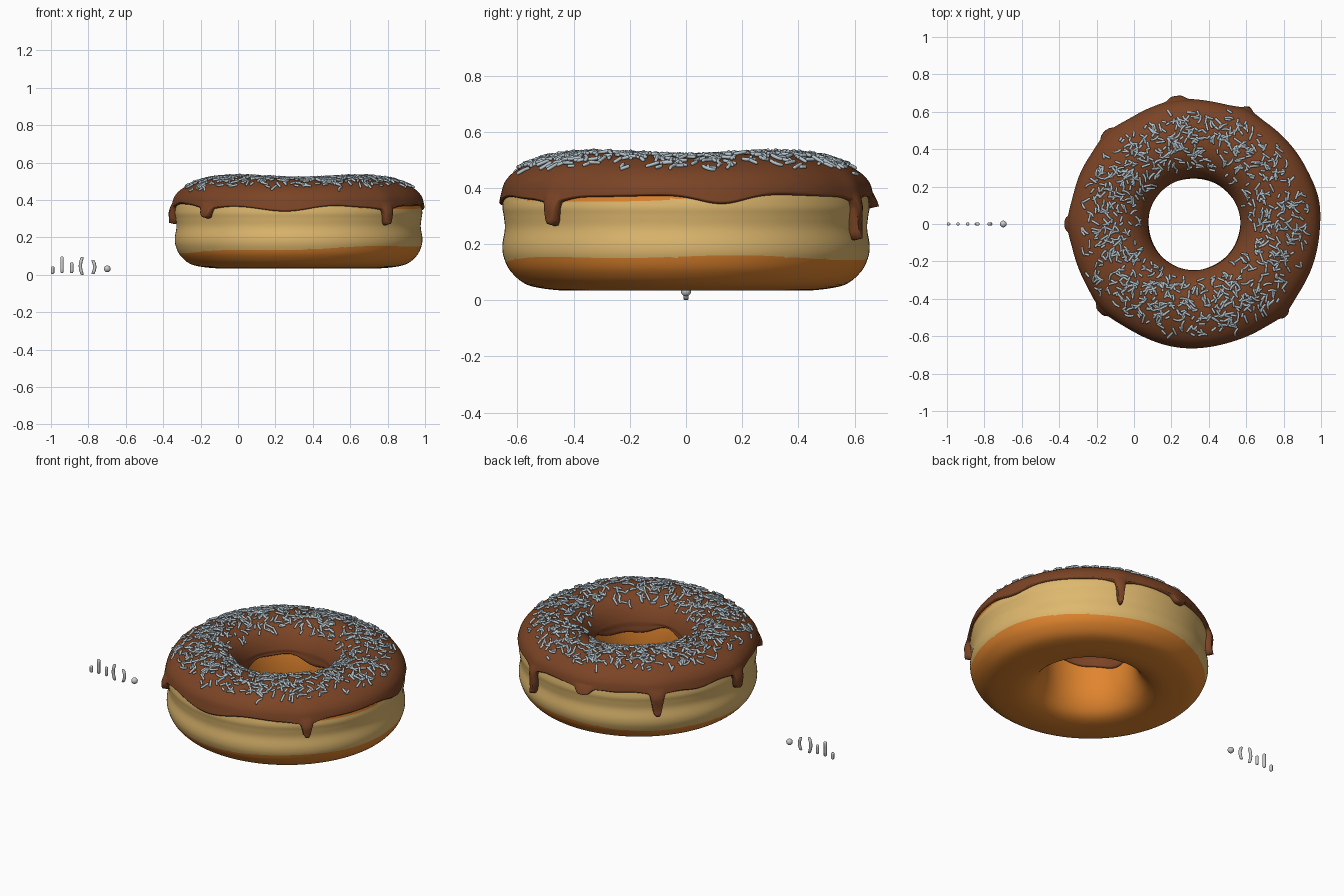
import bpy, math, random
from mathutils import Vector, Matrix

if "Cube" in bpy.data.objects:
    bpy.data.objects.remove(bpy.data.objects["Cube"])

random.seed(7)
CX = 0.322  # ring centre on x


def lin(c):
    return c / 12.92 if c <= 0.04045 else ((c + 0.055) / 1.055) ** 2.4


def material(name, r, g, b):
    m = bpy.data.materials.new(name)
    m.diffuse_color = (lin(r), lin(g), lin(b), 1)
    m.use_nodes = True
    m.node_tree.nodes["Principled BSDF"].inputs["Base Color"].default_value = m.diffuse_color
    return m


GOLD = material("fried orange", 0.88, 0.52, 0.18)
CREAM = material("pale dough", 0.87, 0.72, 0.43)
CHOC = material("chocolate", 0.48, 0.265, 0.145)
SILVER = material("sprinkle blue grey", 0.71, 0.77, 0.80)
GREY = material("loose sprinkle grey", 0.80, 0.80, 0.80)


def make(name, verts, faces, mats):
    me = bpy.data.meshes.new(name)
    me.from_pydata([tuple(v) for v in verts], [], faces)
    for m in mats:
        me.materials.append(m)
    for p in me.polygons:
        p.use_smooth = True
    ob = bpy.data.objects.new(name, me)
    bpy.context.collection.objects.link(ob)
    return ob


def spline(pts, closed, n):
    # Catmull-Rom resampling of a 2D profile
    out, k = [], len(pts)
    get = (lambda i: pts[i % k]) if closed else (lambda i: pts[max(0, min(k - 1, i))])
    for i in range(k if closed else k - 1):
        p = [Vector(get(i + j)) for j in (-1, 0, 1, 2)]
        for s in range(n):
            t = s / n
            out.append(0.5 * (2 * p[1] + (p[2] - p[0]) * t
                              + (2 * p[0] - 5 * p[1] + 4 * p[2] - p[3]) * t * t
                              + (3 * p[1] - p[0] - 3 * p[2] + p[3]) * t ** 3))
    return out if closed else out + [Vector(pts[-1])]


def interp(table, x):
    # piecewise linear lookup in (x, y) pairs of rising x
    if x <= table[0][0]:
        return table[0][1]
    for (a, b), (c, d) in zip(table, table[1:]):
        if x <= c:
            return b + (d - b) * (x - a) / max(c - a, 1e-9)
    return table[-1][1]


def widen(r, a):
    # the ring is slightly longer along x, most of all at +x
    k = max(0, min(1, (r - 0.4) / 0.2))
    return r + k * (0.006 * math.cos(a) ** 2 + 0.004 * max(0, math.cos(a)))


def ring_grid(rows_at, steps, closed):
    verts, faces = [], []
    for i in range(steps):
        a = 2 * math.pi * i / steps
        rows = rows_at(a)
        for r, z in rows:
            r = widen(r, a)
            verts.append((CX + r * math.cos(a), r * math.sin(a), z))
    n = len(rows)
    for i in range(steps):
        j = (i + 1) % steps
        for k in range(n if closed else n - 1):
            m = (k + 1) % n
            faces.append((i * n + k, j * n + k, j * n + m, i * n + m))
    return verts, faces


def off(a, deg):
    return abs((math.degrees(a) - deg + 180) % 360 - 180)


# dough ring: outer side going up, over the top, down the hole
dough = [(0.47, 0.037), (0.565, 0.055), (0.622, 0.1), (0.648, 0.15), (0.654, 0.195),
         (0.645, 0.255), (0.649, 0.3), (0.653, 0.34), (0.635, 0.405), (0.57, 0.465),
         (0.48, 0.495), (0.42, 0.498), (0.35, 0.48), (0.287, 0.43), (0.262, 0.36),
         (0.254, 0.27), (0.259, 0.18), (0.283, 0.11), (0.325, 0.06), (0.39, 0.037)]
prof = spline(dough, True, 5)
outer_r = sorted((p[1], p[0]) for p in spline(dough[:9], False, 5))
inner_r = sorted((p[1], p[0]) for p in spline(dough[13:18], False, 5))


def band(a):
    # lower and upper limit of the pale band
    low = 0.138 + 0.018 * math.cos(a) + 0.005 * math.sin(5 * a)
    return low, 0.388 - 0.036 * math.exp(-(off(a, -32) / 42) ** 4)


def dough_rows(a):
    rows = [(p[0], p[1]) for p in prof]
    for lim in band(a):
        k = min(range(1, 41), key=lambda i: abs(rows[i][1] - lim))
        rows[k] = (interp(outer_r, lim), lim)
    return rows


verts, faces = ring_grid(dough_rows, 144, True)
body = make("dough_ring", verts, faces, [GOLD, CREAM])
for p in body.data.polygons:
    x, y, z = p.center
    low, high = band(math.atan2(y, x - CX))
    p.material_index = 1 if math.hypot(x - CX, y) > 0.5 and low < z < high else 0

# icing: wavy edge with drips, following the dough surface
crest = spline([(0.657, 0.385), (0.646, 0.42), (0.615, 0.457), (0.56, 0.49), (0.49, 0.513),
                (0.43, 0.518), (0.365, 0.505), (0.302, 0.465), (0.265, 0.415),
                (0.247, 0.37)], False, 3)
crest_z = sorted((p[0], p[1]) for p in crest)
# angle in degrees, depth, half width
DRIPS = [(-137, 0.05, 3.0), (-45, 0.08, 2.2), (65, 0.135, 1.8), (98, 0.03, 4.0),
         (134, 0.13, 2.8), (180, 0.085, 2.8)]
SAGS = [(-95, 0.035, 16), (11, 0.035, 10), (-58, 0.015, 14), (115, 0.012, 8), (155, 0.015, 9)]


def lift(r, a):
    return -0.006 * math.cos(4 * a) * max(0, 1 - ((r - 0.45) / 0.2) ** 2)


def icing_rows(a):
    drip, flare, edge = 0.0, 0.0, 0.373 + 0.005 * math.sin(4 * a + 0.5)
    for deg, depth, w in DRIPS:
        d = off(a, deg)
        g, f = math.exp(-(d / w) ** 4), math.exp(-(d / (3.2 * w)) ** 2)
        drip, flare = max(drip, g), max(flare, f)
        edge -= depth * g + 0.02 * f
    for deg, depth, w in SAGS:
        edge -= depth * math.exp(-(off(a, deg) / w) ** 2)
    rows = [(interp(outer_r, edge) - 0.012, edge + 0.003),
            (interp(outer_r, edge) + 0.007, edge)]
    puff = 0.010 * flare + 0.004 * max(0, math.cos(a))
    top = 0.657 - interp(outer_r, 0.385)
    for i in range(10):
        s = i / 10
        z = edge + 0.007 + (0.385 - edge - 0.007) * s
        t = 0.014 + (top - 0.014) * s + puff + drip * 0.014 * (1 - s) ** 0.7
        rows.append((interp(outer_r, z) + t, z))
    rows += [(r + puff * max(0, (r - 0.5) / 0.157), z + lift(r, a)) for r, z in crest]
    end = 0.335 + 0.022 * math.sin(3 * a + 0.6) + 0.008 * math.sin(7 * a)
    for i in range(1, 5):
        z = 0.37 + (end - 0.37) * i / 4
        rows.append((interp(inner_r, z) - 0.013, z))
    rows += [(interp(inner_r, end) - 0.004, end - 0.006), (interp(inner_r, end) + 0.012, end - 0.003)]
    return rows


verts, faces = ring_grid(icing_rows, 480, False)
make("chocolate_icing", verts, faces, [CHOC])


def stick(length, radius, bend, sides):
    # rounded rod along local x, optionally bowed toward y
    verts, faces = [], []
    h = length / 2
    stations = [(-1, 0.55), (-1 + radius / h * 0.5, 1), (-0.4, 1), (0, 1), (0.4, 1),
                (1 - radius / h * 0.5, 1), (1, 0.55)]
    for t, s in stations:
        for k in range(sides):
            b = 2 * math.pi * k / sides
            verts.append(Vector((t * h, bend * (1 - t * t) + radius * s * math.cos(b),
                                 radius * s * math.sin(b))))
    n = len(stations)
    for i in range(n - 1):
        for k in range(sides):
            m = (k + 1) % sides
            faces.append((i * sides + k, i * sides + m, (i + 1) * sides + m, (i + 1) * sides + k))
    faces.append(tuple(range(sides))[::-1])
    faces.append(tuple((n - 1) * sides + k for k in range(sides)))
    return verts, faces


# scattered sprinkles lying on the icing
KINDS = [(0.028, 0.0065, 0), (0.052, 0.0065, 0), (0.036, 0.0065, 0), (0.052, 0.0065, 0.007)]
verts, faces = [], []
for i in range(960):
    a = random.uniform(0, 2 * math.pi)
    r = random.triangular(0.28, 0.63, 0.47) if i % 2 else math.sqrt(random.uniform(0.09, 0.36))
    slope = (interp(crest_z, r + 0.01) - interp(crest_z, r - 0.01)) / 0.02
    rad = Vector((math.cos(a), math.sin(a), 0))
    nor = (Vector((0, 0, 1)) - rad * slope).normalized()
    tan = Vector((-math.sin(a), math.cos(a), 0))
    up = nor.cross(tan)
    q = random.uniform(0, 2 * math.pi)
    ax = (tan * math.cos(q) + up * math.sin(q) + nor * random.uniform(-0.2, 0.2)).normalized()
    side = nor.cross(ax).normalized()
    rot = Matrix((ax, side, ax.cross(side))).transposed()
    pos = Vector((CX, 0, interp(crest_z, r) + lift(r, a))) + rad * widen(r, a) + nor * 0.006
    sv, sf = stick(*random.choice(KINDS), 8)
    base = len(verts)
    verts += [rot @ v + pos for v in sv]
    faces += [tuple(i + base for i in f) for f in sf]
make("sprinkles", verts, faces, [SILVER])

# row of loose sample sprinkles beside the ring: x, bottom, top, bend
for i, (x, z0, z1, bend) in enumerate([(-0.991, 0.005, 0.045, 0), (-0.941, 0.01, 0.098, 0),
                                       (-0.889, 0.01, 0.065, 0), (-0.832, 0.0, 0.095, -0.011),
                                       (-0.777, 0.003, 0.08, 0.011)]):
    sv, sf = stick(z1 - z0, 0.009, bend, 12)
    # stand upright: local x becomes z, bend stays in x
    pts = [Vector((v.y + x, v.z, v.x + (z0 + z1) / 2)) for v in sv]
    make("loose_sprinkle_%d" % (i + 1), pts, sf, [GREY])

bpy.ops.mesh.primitive_uv_sphere_add(segments=24, ring_count=12, radius=0.018, location=(-0.699, 0, 0.032))
ball = bpy.context.object
ball.name = "loose_round_sprinkle"
ball.data.materials.append(GREY)
bpy.ops.object.shade_smooth()
